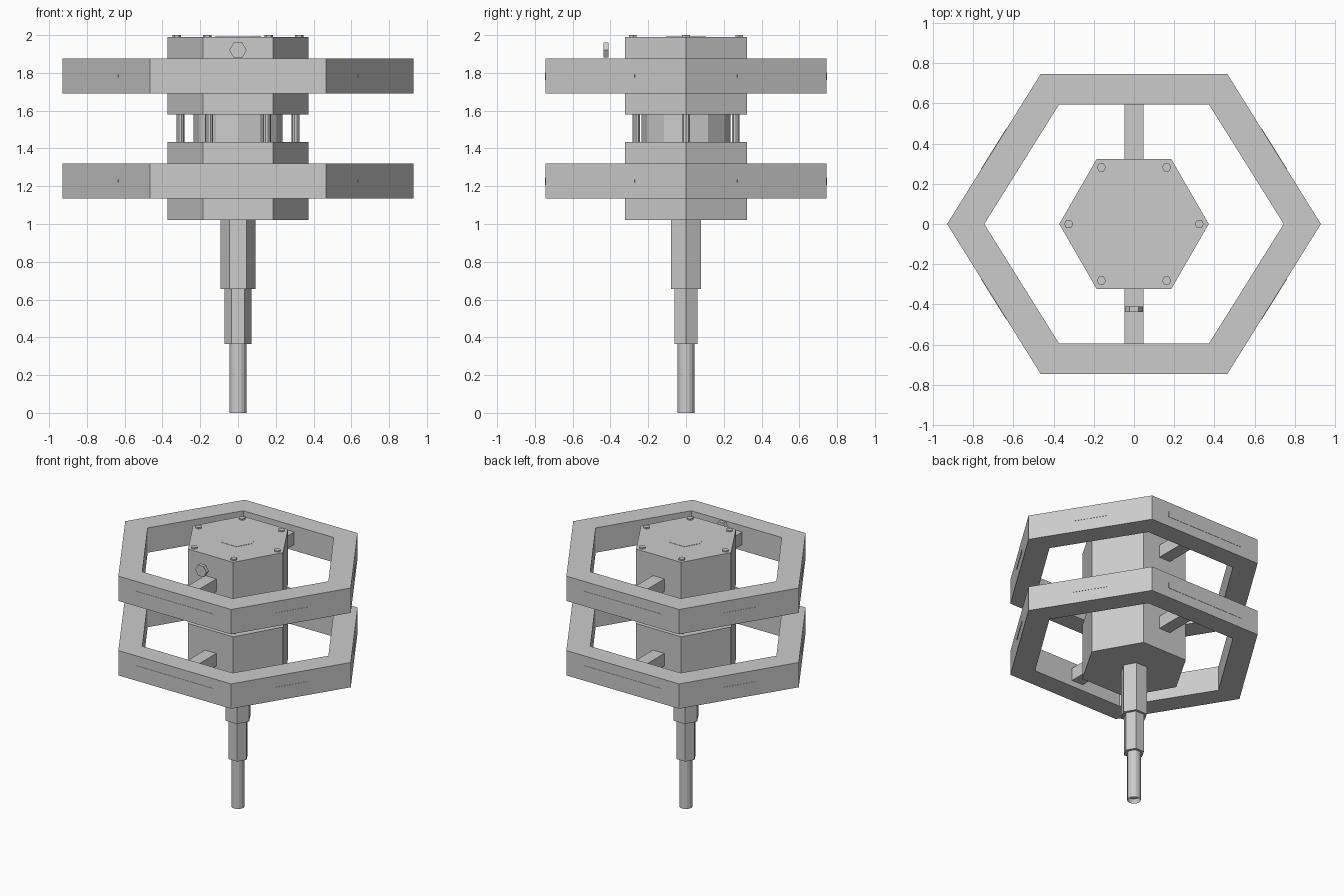
import bpy, bmesh, math
from mathutils import Matrix, Vector

if "Cube" in bpy.data.objects:
    bpy.data.objects.remove(bpy.data.objects["Cube"])

grey = bpy.data.materials.new("metal grey")
grey.diffuse_color = (0.6, 0.6, 0.6, 1)
grey.use_nodes = True
grey.node_tree.nodes["Principled BSDF"].inputs["Base Color"].default_value = grey.diffuse_color


def finish(name, bm):
    bmesh.ops.recalc_face_normals(bm, faces=bm.faces)
    me = bpy.data.meshes.new(name)
    bm.to_mesh(me)
    bm.free()
    me.materials.append(grey)
    ob = bpy.data.objects.new(name, me)
    bpy.context.collection.objects.link(ob)
    return ob


def prism(name, r, z0, z1, sides=6, x=0, y=0, turn=0.0):
    bm = bmesh.new()
    m = Matrix.Translation((x, y, (z0 + z1) / 2)) @ Matrix.Rotation(turn, 4, 'Z')
    res = bmesh.ops.create_cone(bm, cap_ends=True, segments=sides, radius1=r,
                                radius2=r, depth=z1 - z0)
    # put a corner on the x axis
    a = math.atan2(res["verts"][0].co.y, res["verts"][0].co.x)
    bmesh.ops.transform(bm, matrix=m @ Matrix.Rotation(-a, 4, 'Z'), verts=bm.verts)
    return finish(name, bm)


def box(name, centre, size, turn=0.0):
    bm = bmesh.new()
    m = (Matrix.Translation(centre) @ Matrix.Rotation(turn, 4, 'Z')
         @ Matrix.Diagonal((*size, 1)))
    bmesh.ops.create_cube(bm, size=1, matrix=m)
    return finish(name, bm)


def hexagon(r, ry):
    return [(r, 0), (r / 2, ry), (-r / 2, ry), (-r, 0), (-r / 2, -ry), (r / 2, -ry)]


def ring(name, z0, z1):
    bm = bmesh.new()
    loops = []
    for r, ry, z in ((0.93, 0.745, z0), (0.93, 0.745, z1),
                     (0.745, 0.595, z1), (0.745, 0.595, z0)):
        loops.append([bm.verts.new((px, py, z)) for px, py in hexagon(r, ry)])
    for k in range(4):
        a, b = loops[k], loops[(k + 1) % 4]
        for i in range(6):
            j = (i + 1) % 6
            bm.faces.new((a[i], a[j], b[j], b[i]))
    return finish(name, bm)


# two outer rings with spokes and thin face panels
for label, z0, z1 in (("lower", 1.135, 1.32), ("upper", 1.69, 1.875)):
    zc = (z0 + z1) / 2
    ring(label + "_ring", z0, z1)
    for s in (-1, 1):
        box(label + "_spoke", (0, s * 0.455, zc), (0.094, 0.30, 0.094))
    corners = hexagon(0.93, 0.745)
    for i in range(6):
        p, q = Vector(corners[i]), Vector(corners[(i + 1) % 6])
        mid, d = (p + q) / 2, q - p
        flat = abs(d.y) < 0.01
        box(label + "_ring_panel", (mid.x, mid.y, zc),
            (0.64 if flat else 0.24, 0.004, 0.04 if flat else 0.016),
            math.atan2(d.y, d.x))

# hub halves, core and posts between them
prism("lower_hub", 0.372, 1.02, 1.435)
prism("upper_hub", 0.372, 1.58, 1.99)
prism("hub_core", 0.235, 1.435, 1.58, 12)
prism("cap_plate", 0.123, 1.985, 1.992)
for i in range(6):
    a = i * math.pi / 3
    c, s = math.cos(a), math.sin(a)
    prism("post", 0.021, 1.43, 1.585, 10, 0.305 * c, 0.305 * s)
    prism("bolt", 0.023, 1.985, 2.0, 6, 0.325 * c, 0.325 * s)

# stepped shaft
prism("upper_shaft", 0.092, 0.655, 1.02)
prism("middle_shaft", 0.071, 0.365, 0.655)
rod = prism("lower_rod", 0.046, 0.0, 0.365, 16)
bm = bmesh.new()
bm.from_mesh(rod.data)
bm.faces.ensure_lookup_table()
bottom = min(bm.faces, key=lambda f: f.calc_center_median().z)
bmesh.ops.inset_region(bm, faces=[bottom], thickness=0.011)
for v in bottom.verts:
    v.co.z += 0.03
bm.to_mesh(rod.data)
bm.free()

# small hexagonal knob in front of the upper hub
knob = prism("front_knob", 0.046, -0.014, 0.014)
knob.data.transform(Matrix.Translation((0, -0.424, 1.92)) @ Matrix.Rotation(math.pi / 2, 4, 'X'))
